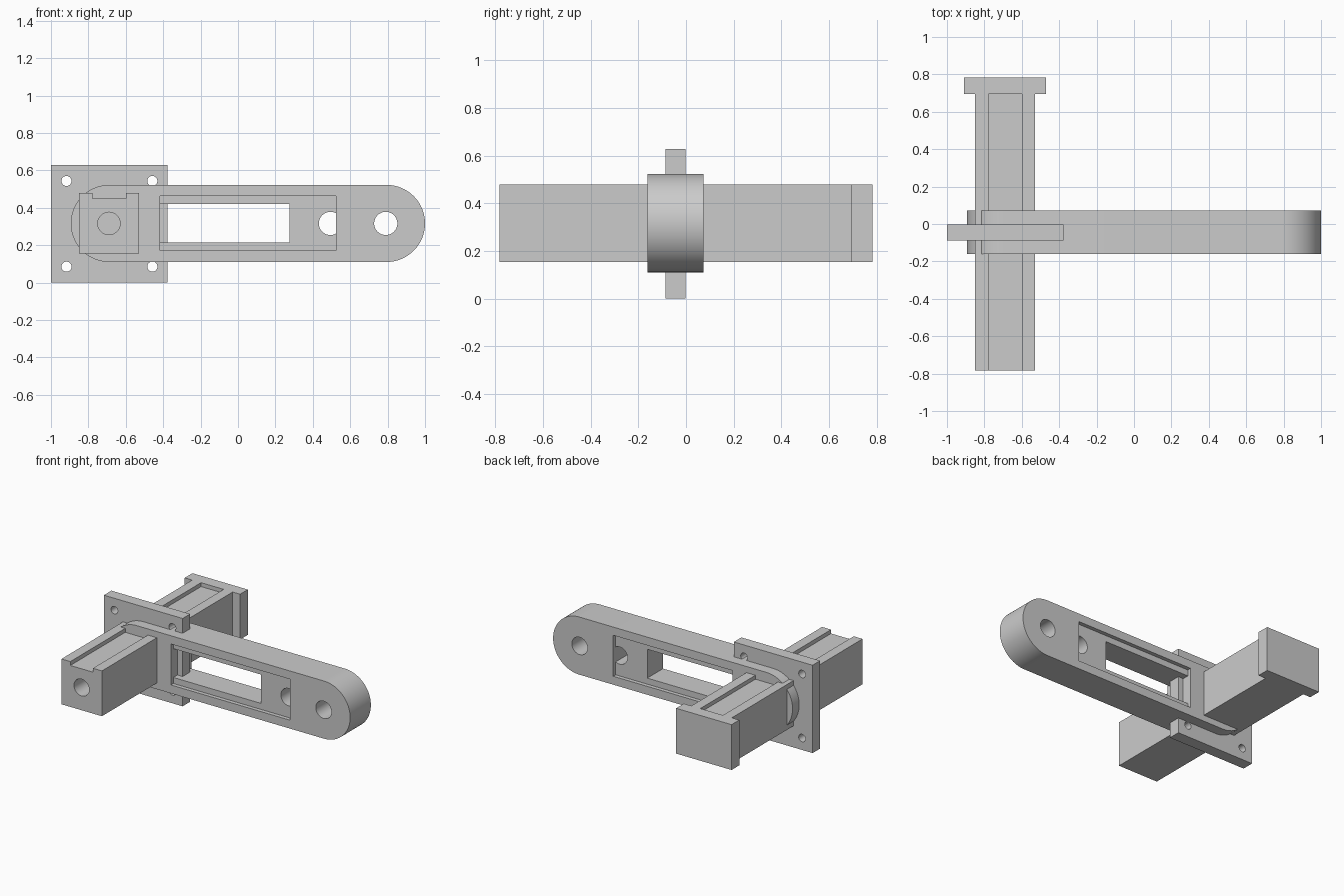
import bpy
import bmesh
from math import cos, sin, pi, radians

if "Cube" in bpy.data.objects:
    bpy.data.objects.remove(bpy.data.objects["Cube"])

ZC = 0.316          # height of the arm and pivot axis


def prism(name, outline, y0, y1):
    """Extrude a closed x-z outline along y."""
    bm = bmesh.new()
    face = bm.faces.new([bm.verts.new((x, y0, z)) for x, z in outline])
    ext = bmesh.ops.extrude_face_region(bm, geom=[face])
    verts = [v for v in ext["geom"] if isinstance(v, bmesh.types.BMVert)]
    bmesh.ops.translate(bm, verts=verts, vec=(0, y1 - y0, 0))
    bmesh.ops.recalc_face_normals(bm, faces=bm.faces)
    mesh = bpy.data.meshes.new(name)
    bm.to_mesh(mesh)
    bm.free()
    obj = bpy.data.objects.new(name, mesh)
    bpy.context.collection.objects.link(obj)
    return obj


def rect(x0, x1, z0, z1):
    return [(x0, z0), (x1, z0), (x1, z1), (x0, z1)]


def arc(cx, cz, r, start, end, n):
    return [(cx + r * cos(start + (end - start) * i / n),
             cz + r * sin(start + (end - start) * i / n)) for i in range(n + 1)]


def circle(cx, cz, r, n=48):
    return arc(cx, cz, r, 0, 2 * pi, n)[:-1]


def activate(obj):
    bpy.ops.object.select_all(action='DESELECT')
    obj.select_set(True)
    bpy.context.view_layer.objects.active = obj


def cut(obj, outline, y0, y1):
    """Subtract an extruded outline from an object."""
    cutter = prism("cutter", outline, y0, y1)
    cutter.hide_render = True
    mod = obj.modifiers.new("cut", 'BOOLEAN')
    mod.operation = 'DIFFERENCE'
    mod.solver = 'EXACT'
    mod.object = cutter
    activate(obj)
    bpy.ops.object.modifier_apply(modifier=mod.name)
    bpy.data.objects.remove(cutter, do_unlink=True)


# Round-ended arm with shallow pockets on both faces, a window and two holes
R = 0.206
A0, A1 = -0.161, 0.073
arm = prism("arm", arc(0.794, ZC, R, -pi / 2, pi / 2, 40)
            + arc(-0.688, ZC, R, pi / 2, 3 * pi / 2, 40), A0, A1)
pocket = rect(-0.418, 0.525, 0.17, 0.463)
cut(arm, pocket, A0 - 0.1, A0 + 0.028)
cut(arm, pocket, A1 - 0.028, A1 + 0.1)
cut(arm, rect(-0.418, 0.275, 0.213, 0.419), -0.5, 0.5)
cut(arm, circle(0.79, ZC, 0.062), -0.5, 0.5)
# This hole only pierces the web between the pockets
web_hole = [(min(x, 0.525), z) for x, z in circle(0.494, ZC, 0.062) if x < 0.53]
cut(arm, web_hole, A0 + 0.01, A1 - 0.01)

# Square mounting plate with four screw holes
plate = prism("mounting_plate", rect(-1.0, -0.377, 0.0, 0.628), -0.087, -0.002)
for x in (-0.917, -0.458):
    for z in (0.085, 0.543):
        cut(plate, circle(x, z, 0.027, 32), -0.3, 0.3)

# Grooved cross bar with an end flange and a blind front hole
bar = prism("cross_bar", [(-0.849, 0.154), (-0.529, 0.154), (-0.529, 0.478),
                          (-0.6, 0.478), (-0.6, 0.45), (-0.779, 0.45),
                          (-0.779, 0.478), (-0.849, 0.478)], -0.782, 0.70)
cut(bar, circle(-0.69, ZC, 0.06), -0.9, 0.2)
prism("bar_flange", rect(-0.908, -0.47, 0.154, 0.478), 0.695, 0.782)

for obj in (arm, plate, bar):
    activate(obj)
    bpy.ops.object.shade_smooth_by_angle(angle=radians(30))
